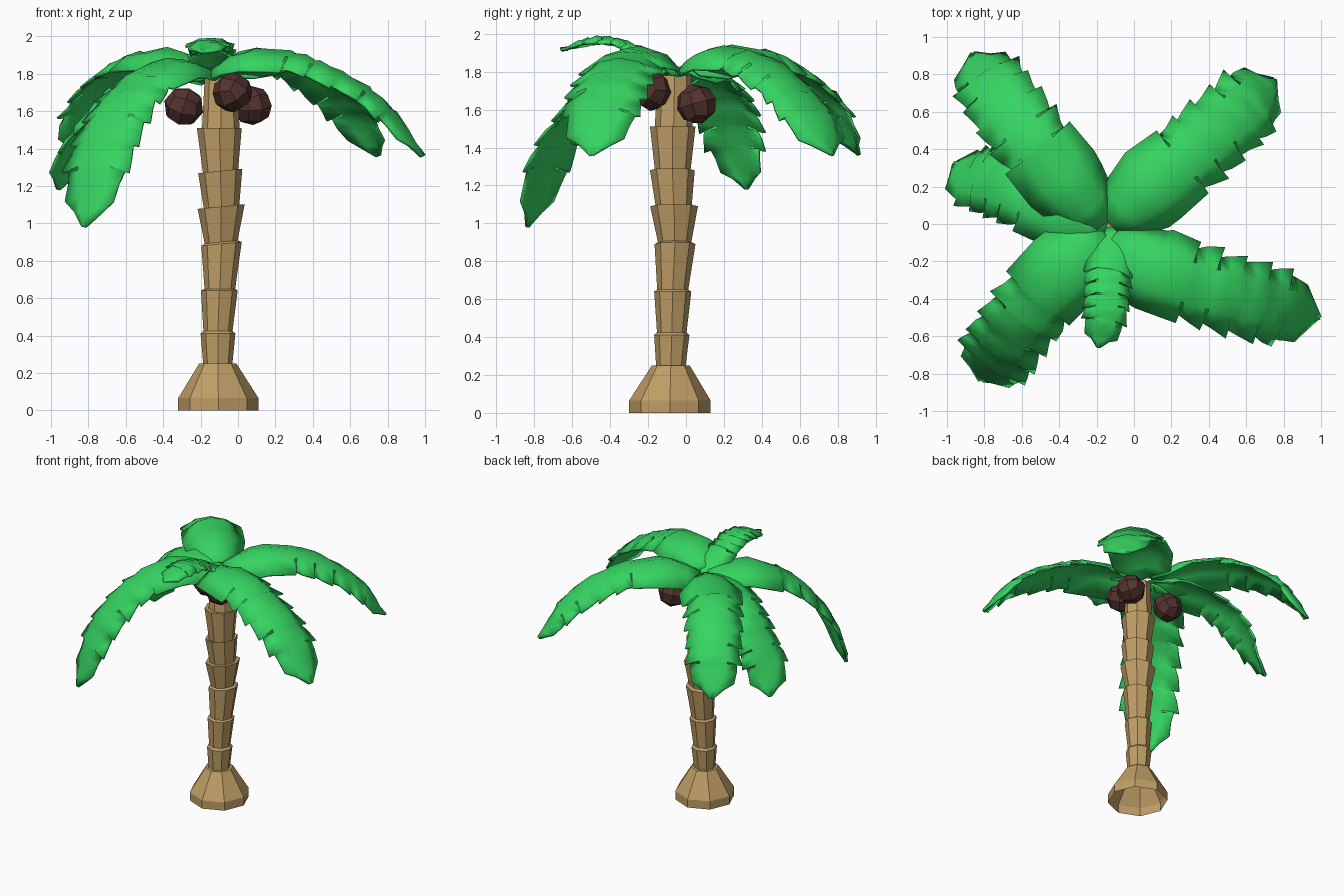
import bpy, bmesh, math, random
from mathutils import Vector

if "Cube" in bpy.data.objects:
    bpy.data.objects.remove(bpy.data.objects["Cube"])

random.seed(4)


def material(name, rgb):
    m = bpy.data.materials.new(name)
    m.diffuse_color = (*rgb, 1)
    m.use_nodes = True
    m.node_tree.nodes["Principled BSDF"].inputs["Base Color"].default_value = m.diffuse_color
    return m


BARK = material("tan bark", (0.53, 0.345, 0.135))
LEAF = material("leaf green", (0.036, 0.66, 0.12))
NUT = material("dark brown husk", (0.085, 0.034, 0.028))


def make_object(name, bm, mat):
    bmesh.ops.recalc_face_normals(bm, faces=bm.faces)
    me = bpy.data.meshes.new(name)
    bm.to_mesh(me)
    bm.free()
    me.materials.append(mat)
    ob = bpy.data.objects.new(name, me)
    bpy.context.collection.objects.link(ob)
    return ob


def bridge(bm, a, b, closed):
    n = len(a)
    for i in range(n if closed else n - 1):
        j = (i + 1) % n
        bm.faces.new((a[i], a[j], b[j], b[i]))


# Trunk: eight-sided stacked rings (z, centre x, centre y, radius), open underneath
RINGS = [
    (0.00, -.105, -.085, .215), (0.065, -.105, -.085, .215), (0.25, -.108, -.080, .100),
    (0.25, -.108, -.080, .078), (0.41, -.107, -.075, .093), (0.425, -.107, -.075, .078),
    (0.64, -.100, -.070, .098), (0.65, -.097, -.070, .082),
    (0.89, -.088, -.058, .108), (0.90, -.090, -.060, .088),
    (1.09, -.090, -.063, .126), (1.09, -.088, -.065, .095),
    (1.28, -.095, -.072, .118), (1.27, -.093, -.070, .093),
    (1.51, -.100, -.070, .120), (1.51, -.092, -.065, .100), (1.78, -.090, -.060, .088)]
bm = bmesh.new()
prev = None
for z, cx, cy, r in RINGS:
    lean = 0.10 if 0.8 < z < 1.4 else 0.0      # slightly tilted collars
    ring = []
    for k in range(8):
        a = k * math.tau / 8
        x, y = r * math.cos(a), r * math.sin(a)
        ring.append(bm.verts.new((cx + x, cy + y, z + lean * x)))
    if prev:
        bridge(bm, prev, ring, True)
    prev = ring
bm.faces.new(prev)
make_object("trunk", bm, BARK)

# Coconuts: subdivided cubes rounded into balls
for i, c in enumerate([(-.29, .03, 1.625), (-.03, -.18, 1.70), (.075, .055, 1.63)]):
    bm = bmesh.new()
    bmesh.ops.create_cube(bm, size=2)
    bmesh.ops.subdivide_edges(bm, edges=bm.edges[:], cuts=1, use_grid_fill=True)
    for v in bm.verts:
        v.co = v.co.normalized() * 0.108
    ob = make_object(f"coconut_{i + 1}", bm, NUT)
    ob.location = c
    ob.rotation_euler = (0.4 + i, 0.5 * i + 0.3, 0.7 * i)


def spline(pts, t):
    """Catmull-Rom point on the frond's spine."""
    p = [2 * pts[0] - pts[1]] + pts + [2 * pts[-1] - pts[-2]]
    n = len(pts) - 1
    i = min(max(int(t * n), 0), n - 1)
    u = t * n - i
    a, b, c, d = p[i:i + 4]
    return 0.5 * (2 * b + (c - a) * u + (2 * a - 5 * b + 4 * c - d) * u * u
                  + (3 * b - a - 3 * c + d) * u ** 3)


def outline(t):
    """Half width of a frond, as a fraction of its widest part."""
    keys = [(0, .45), (.08, .85), (.2, 1.1), (.4, 1), (.82, .96), (.92, .62), (1, .06)]
    for (t0, w0), (t1, w1) in zip(keys, keys[1:]):
        if t <= t1:
            return w0 + (w1 - w0) * (t - t0) / (t1 - t0)
    return keys[-1][1]


# Rows along the frond: smooth near the crown, then saw teeth stepping in
ROWS = [(0, 1), (.08, 1), (.16, 1), (.25, 1), (.40, 1.05)]
for k in range(5):
    t = .40 + k * .1
    ROWS += [(t + .012, .86), (t + .055, .95), (t + .1, 1.06)]
ROWS += [(.95, 1), (1, 1)]


def frond(name, pts, half, droop):
    pts = [Vector(p) for p in pts]
    bm = bmesh.new()
    prev = None
    for t, saw in ROWS:
        pos = spline(pts, t)
        tan = (spline(pts, min(t + .02, 1)) - spline(pts, max(t - .02, 0))).normalized()
        side = tan.cross(Vector((0, 0, 1))).normalized()
        up = side.cross(tan)
        w = half * outline(t)
        row = []
        for u in (-1, -.5, 0, .5, 1):
            s = (saw + random.uniform(-.04, .04)) if abs(u) == 1 else 1
            sag = -droop * (1.1 - .8 * t) * u * u * w / half
            sweep = .025 * (abs(u) == 1) * (.38 < t < .93) * (saw > 1)
            wob = random.uniform(-.008, .008)
            row.append(bm.verts.new(pos + side * u * w * s + up * (sag + wob) + tan * sweep))
        if prev:
            bridge(bm, prev, row, False)
        prev = row
    ob = make_object(name, bm, LEAF)
    mod = ob.modifiers.new("thickness", 'SOLIDIFY')
    mod.thickness = 0.015
    mod.offset = 0
    bpy.context.view_layer.objects.active = ob
    ob.select_set(True)
    bpy.ops.object.shade_smooth_by_angle(angle=math.radians(40))
    ob.select_set(False)


# Fronds: spine points from the crown to the tip
frond("frond_back_left", [(-.16, 0, 1.83), (-.38, .24, 1.93), (-.60, .51, 1.87),
                          (-.78, .77, 1.66), (-.86, .91, 1.36)], .205, .12)
frond("frond_left", [(-.15, -.02, 1.81), (-.40, .07, 1.84), (-.68, .19, 1.71),
                     (-.87, .26, 1.47), (-.96, .32, 1.18)], .18, .09)
frond("frond_front_left", [(-.15, -.06, 1.82), (-.38, -.26, 1.87), (-.60, -.51, 1.71),
                           (-.75, -.73, 1.38), (-.82, -.835, .98)], .21, .09)
frond("frond_front", [(-.14, -.02, 1.78), (-.12, -.15, 1.88), (-.14, -.30, 1.95),
                      (-.15, -.47, 1.98), (-.19, -.66, 1.915)], .122, .05)
frond("frond_right", [(-.12, -.08, 1.83), (.10, -.24, 1.93), (.42, -.35, 1.87),
                      (.76, -.44, 1.67), (.99, -.50, 1.36)], .215, .12)
frond("frond_back_right", [(-.13, 0, 1.83), (.10, .20, 1.93), (.36, .42, 1.86),
                           (.60, .64, 1.65), (.75, .77, 1.36)], .21, .12)
